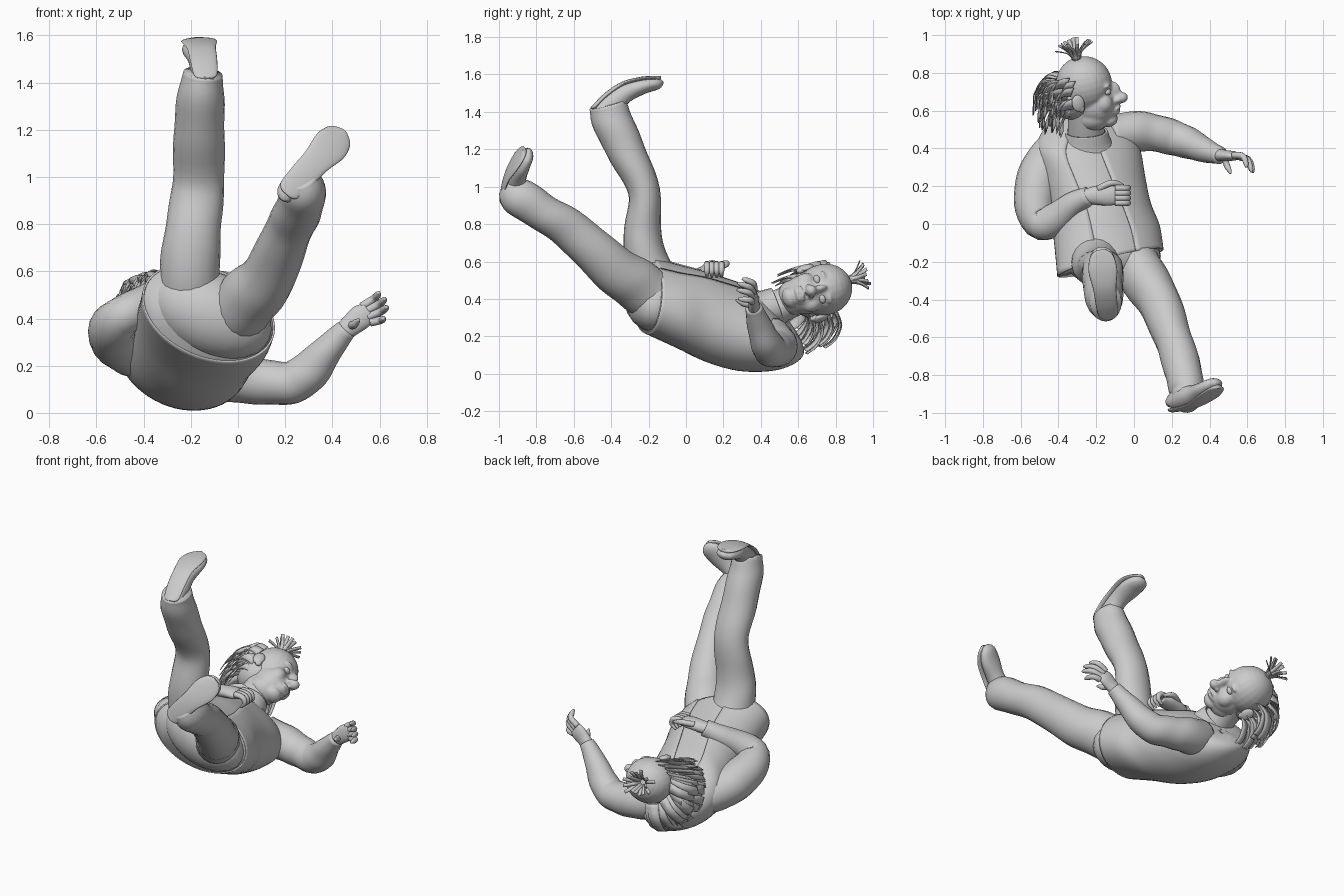
import bpy, bmesh, math, random
from mathutils import Vector, Matrix

if "Cube" in bpy.data.objects:
    bpy.data.objects.remove(bpy.data.objects["Cube"])
random.seed(4)
V = Vector

def finish(name, bm, smooth=True):
    bmesh.ops.recalc_face_normals(bm, faces=bm.faces)
    me = bpy.data.meshes.new(name)
    bm.to_mesh(me); bm.free()
    for p in me.polygons: p.use_smooth = smooth
    ob = bpy.data.objects.new(name, me)
    bpy.context.collection.objects.link(ob)
    return ob

def spline(rows, n=5):
    """Catmull-Rom through rows of numbers."""
    out = []
    for i in range(len(rows) - 1):
        a, b, c, d = (rows[max(0, min(len(rows) - 1, i + k))] for k in (-1, 0, 1, 2))
        for s in range(n):
            t = s / n
            out.append([0.5 * (2*q + (r-p)*t + (2*p-5*q+4*r-w)*t*t + (3*q-p-3*r+w)*t**3)
                        for p, q, r, w in zip(a, b, c, d)])
    return out + [list(rows[-1])]

def skin(bm, rings, loop=True, cap=True):
    vs = [[bm.verts.new(p) for p in r] for r in rings]
    n = len(vs[0])
    for a, b in zip(vs, vs[1:]):
        for j in range(n if loop else n - 1):
            k = (j + 1) % n
            bm.faces.new((a[j], a[k], b[k], b[j]))
    if cap and loop:
        bm.faces.new(vs[0]); bm.faces.new(vs[-1])

def tube(bm, rows, ref=(1, 0, 0), sides=20, wrinkle=0, cap=True):
    """rows: x, y, z, radius along ref, radius across."""
    rows = spline(rows)
    rings = []
    for i, r in enumerate(rows):
        t = (V(rows[min(i+1, len(rows)-1)][:3]) - V(rows[max(i-1, 0)][:3])).normalized()
        x = V(ref); x = (x - t * x.dot(t)).normalized(); y = t.cross(x)
        ring = []
        for j in range(sides):
            a = math.tau * j / sides
            w = 1 + wrinkle * math.sin(i * 1.1 + 2 * math.sin(a))
            ring.append(V(r[:3]) + (x * r[3] * math.cos(a) + y * r[4] * math.sin(a)) * w)
        rings.append(ring)
    skin(bm, rings, cap=cap)

def make_tube(name, rows, **kw):
    bm = bmesh.new(); tube(bm, rows, **kw)
    return finish(name, bm)

def ball(bm, mat, c, r):
    bmesh.ops.create_uvsphere(bm, u_segments=24, v_segments=14, radius=1,
        matrix=mat @ Matrix.Translation(c) @ Matrix.Diagonal((*r, 1)))

# Torso: y, centre x, centre z, half width, half depth, depth shear, width shear
body = spline([(-.205, -.125, .425, .295, .19, .05, .06), (-.05, -.144, .365, .29, .215, .02, .04),
               (.1, -.18, .31, .275, .24, 0, .01), (.25, -.215, .265, .282, .243, -.03, 0),
               (.4, -.24, .24, .285, .215, -.05, 0), (.5, -.235, .225, .23, .17, -.07, 0),
               (.56, -.23, .215, .14, .11, -.07, 0), (.575, -.23, .215, .03, .03, -.03, 0)])
ROLL = math.radians(-23)

def section(r, k, a0, a1, n):
    pts = []
    for j in range(n):
        a = math.radians(a0 + (a1 - a0) * j / (n - 1))
        px, pz = r[3] * k * math.cos(a), r[4] * k * math.sin(a)
        pts.append((r[1] + px * math.cos(ROLL) - pz * math.sin(ROLL),
                    r[0] + r[5] * math.sin(a) + r[6] * math.cos(a),
                    r[2] + px * math.sin(ROLL) + pz * math.cos(ROLL)))
    return pts

bm = bmesh.new()
skin(bm, [section(r, .97, 0, 352.5, 48) for r in body])
finish("shirt", bm)
bm = bmesh.new()
last = len(body) - 1
skin(bm, [section(r, 1, 119 + 25 * i / last, 436 + 27 * i / last, 52)
          for i, r in enumerate(body)], loop=False)
vest = finish("vest", bm)
m = vest.modifiers.new("cloth", 'SOLIDIFY'); m.thickness = .008

# Trousers
bm = bmesh.new()
ball(bm, Matrix.Translation((-.12, -.17, .42)) @ Matrix.Rotation(-ROLL, 4, 'Y'), (0, 0, 0), (.275, .165, .178))
finish("trouser_seat", bm)
make_tube("raised_leg", [(-.2, -.12, .42, .13, .13), (-.205, -.21, .6, .128, .115),
    (-.19, -.232, .78, .118, .098), (-.168, -.222, .97, .11, .085), (-.165, -.31, 1.17, .108, .1),
    (-.158, -.39, 1.34, .1, .108), (-.148, -.42, 1.44, .082, .1)], wrinkle=.015)
make_tube("lowered_leg", [(-.03, -.15, .4, .13, .14), (.04, -.27, .48, .13, .14),
    (.13, -.41, .58, .115, .125), (.205, -.6, .755, .1, .11), (.255, -.76, .86, .1, .1),
    (.28, -.89, .945, .092, .105), (.265, -.94, 1.0, .07, .075)], wrinkle=.02)

# Shoes: thin sole and rounded upper along a bent heel-to-toe line
def shoe(name, heel, toe, normal, bend):
    heel, toe = V(heel), V(toe)
    d = toe - heel
    n = V(normal); n = (n - d * n.dot(d) / d.length_squared).normalized()
    side = d.cross(n).normalized()
    prof = [(0, .02, .022), (.05, .042, .046), (.25, .06, .054), (.5, .052, .058),
            (.75, .042, .072), (.93, .032, .056), (1, .014, .02)]
    up, so = [], []
    for s, h, w in prof:
        p = heel + d * s + n * bend * math.sin(math.pi * s)
        up.append((*(p - n * (h + .008)), w, h))
        so.append((*(p - n * .01), w * 1.06, .012))
    make_tube(name + "_upper", up, ref=side)
    make_tube(name + "_sole", so, ref=side)
shoe("raised_shoe", (-.135, -.505, 1.425), (-.175, -.14, 1.59), (0, -.42, .9), .055)
shoe("lowered_shoe", (.205, -.995, .93), (.45, -.87, 1.195), (.17, -.93, .18), .03)

# Arms
make_tube("outstretched_arm", [(-.12, .46, .18, .11, .12), (0, .49, .15, .108, .108),
    (.12, .48, .13, .098, .095), (.23, .45, .13, .092, .09), (.31, .42, .185, .08, .085),
    (.39, .385, .28, .062, .062), (.46, .362, .355, .045, .045)], ref=(0, 1, 0), wrinkle=.015)
make_tube("bent_arm", [(-.31, .4, .25, .1, .12), (-.41, .36, .26, .115, .13), (-.49, .27, .295, .117, .12),
    (-.525, .13, .345, .112, .112), (-.5, .01, .4, .09, .092), (-.42, .025, .45, .08, .085),
    (-.33, .1, .51, .065, .067), (-.24, .15, .56, .052, .05)], ref=(0, 0, 1), wrinkle=.015)

# Hands
def hand(name, palm, fingers, ref):
    bm = bmesh.new()
    tube(bm, palm, ref=ref)
    for f in fingers:
        rad = (.018, .017, .014, .006)
        tube(bm, [(*p, r, r) for p, r in zip(f, rad)], ref=ref, sides=10)
    finish(name, bm)
reach = []
for k, tip in enumerate([(.595, .30, .51), (.622, .275, .485), (.63, .272, .45), (.615, .28, .40)]):
    base = V((.525 + .012 * k, .365 - .004 * k, .45 - .022 * k))
    tip = V(tip)
    mid = base.lerp(tip, .55) + V((.012, .03, 0))
    reach.append([base, mid, base.lerp(tip, .85) + V((.008, .012, 0)), tip])
reach.append([(.48, .35, .37), (.492, .31, .375), (.502, .29, .385), (.512, .268, .395)])
hand("open_hand", [(.43, .37, .33, .038, .036), (.48, .362, .372, .047, .03),
    (.525, .36, .41, .052, .025), (.555, .352, .435, .035, .012)], reach, (.5, 0, -.7))
curl = []
for k in range(4):
    y = .19 - .026 * k
    curl.append([(-.1, y, .585), (-.045, y, .58), (-.03, y, .545), (-.06, y, .515)])
curl.append([(-.19, .185, .58), (-.13, .215, .59), (-.09, .215, .582), (-.055, .205, .57)])
hand("resting_hand", [(-.26, .145, .555, .038, .036), (-.2, .152, .565, .05, .034),
    (-.13, .153, .57, .056, .03), (-.08, .152, .57, .045, .02)], curl, (0, 1, 0))

# Neck and collar
make_tube("neck", [(-.25, .4, .3, .11, .1), (-.255, .52, .37, .095, .09), (-.26, .66, .43, .09, .09)])
col = make_tube("collar", [(-.25, .41, .33, .15, .12), (-.25, .45, .35, .125, .105),
    (-.252, .49, .365, .112, .1)], cap=False)
col.modifiers.new("cloth", 'SOLIDIFY').thickness = .012

# Head frame: forward, sideways, up
up = V((-.22, .94, .25)).normalized()
fw = V((.96, .18, .12)); fw = (fw - up * fw.dot(up)).normalized()
sd = fw.cross(up).normalized()
H = Matrix((fw, sd, up)).transposed().to_4x4()
H.translation = V((-.265, .74, .45))
bm = bmesh.new()
for c, r in [((0, 0, 0), (.15, .138, .15)), ((.035, 0, -.12), (.115, .107, .115)),
             ((.01, 0, -.18), (.1, .095, .08)),
             ((.1, 0, -.165), (.052, .062, .042)), ((.085, 0, -.215), (.05, .055, .04)),
             ((.15, 0, -.07), (.035, .02, .055)), ((.178, 0, -.112), (.036, .031, .03)),
             ((.15, 0, -.158), (.016, .045, .01)), ((.143, 0, -.182), (.014, .04, .01))]:
    ball(bm, H, c, r)
for s in (-1, 1):
    ball(bm, H, (.085, s * .06, -.11), (.05, .047, .055))
    ball(bm, H, (.158, s * .025, -.115), (.02, .016, .016))
    ball(bm, H, (.123, s * .052, -.015), (.022, .042, .014))
head = finish("head", bm)
m = head.modifiers.new("fuse", 'REMESH'); m.mode = 'VOXEL'; m.voxel_size = .007; m.use_smooth_shade = True
m = head.modifiers.new("soften", 'SMOOTH'); m.factor = .5; m.iterations = 6
for s, side in ((-1, "lower"), (1, "upper")):
    bm = bmesh.new()
    ball(bm, H, (.118, s * .052, -.052), (.022, .027, .018))
    finish(side + "_eye", bm)
    bm = bmesh.new()
    T = H @ Matrix.Translation((-.035, s * .142, -.06)) @ Matrix.Rotation(-s * .35, 4, 'Z')
    ball(bm, T, (0, 0, 0), (.034, .016, .046))
    ball(bm, T, (.01, -s * .005, -.03), (.02, .016, .024))
    finish(side + "_ear", bm)

# Hair: flat ribbons swept back round the head, behind the ears
def ribbon(bm, pts, across, width):
    rings = []
    for i, r in enumerate(spline([tuple(p) for p in pts], 3)):
        w = across * width * (1 - .03 * i)
        rings.append([H @ (V(r) - w), H @ (V(r) + w)])
    skin(bm, rings, loop=False)

pull = H.to_3x3().inverted() @ V((0, 0, -.045))
bm = bmesh.new()
ball(bm, H, (-.075, 0, -.06), (.125, .13, .115))
finish("hair_base", bm)
bm = bmesh.new()
for lift in (24, 2, -22, -45):
    for i in range(17):
        a = math.radians(-80 + 158 * i / 16 + random.uniform(-4, 4))
        out = V((-math.cos(a), math.sin(a), 0))
        ph = math.radians(lift + random.uniform(-6, 6))
        root = (out * math.cos(ph) + V((0, 0, math.sin(ph)))) * .14 + V((-.02, 0, -.01))
        flow = (out + V((-1.1 if a > 0 else -.2, 0, 0)) * abs(math.sin(a))).normalized()
        ln = random.uniform(.8, 1.1)
        p1 = root + flow * .065 * ln + V((0, 0, .012)) + pull * .3
        p2 = root + flow * .115 * ln + V((0, 0, -.03 * ln)) + pull * .7
        p3 = root + flow * .13 * ln + V((0, 0, -.085 * ln)) + pull
        across = V((math.sin(a), math.cos(a), 0))
        if a > 0: across = (across + V((0, 0, 1.5 * math.sin(a)))).normalized()
        ribbon(bm, (root, p1, p2, p3), across, random.uniform(.026, .04))
hair = finish("back_hair", bm)
hair.modifiers.new("thick", 'SOLIDIFY').thickness = .004

# Crown tuft
bm = bmesh.new()
for i in range(16):
    a = math.tau * i / 16
    k = random.uniform(.4, 1)
    out = V((math.cos(a), math.sin(a), 0))
    root = V((-.005, .015, .135)) + out * .012
    ribbon(bm, (root, root + out * .03 * k + V((0, 0, .055)), root + out * .095 * k + V((0, 0, .14 - .055 * k))),
           V((-math.sin(a), math.cos(a), 0)), .012)
tuft = finish("crown_tuft", bm)
tuft.modifiers.new("thick", 'SOLIDIFY').thickness = .004
